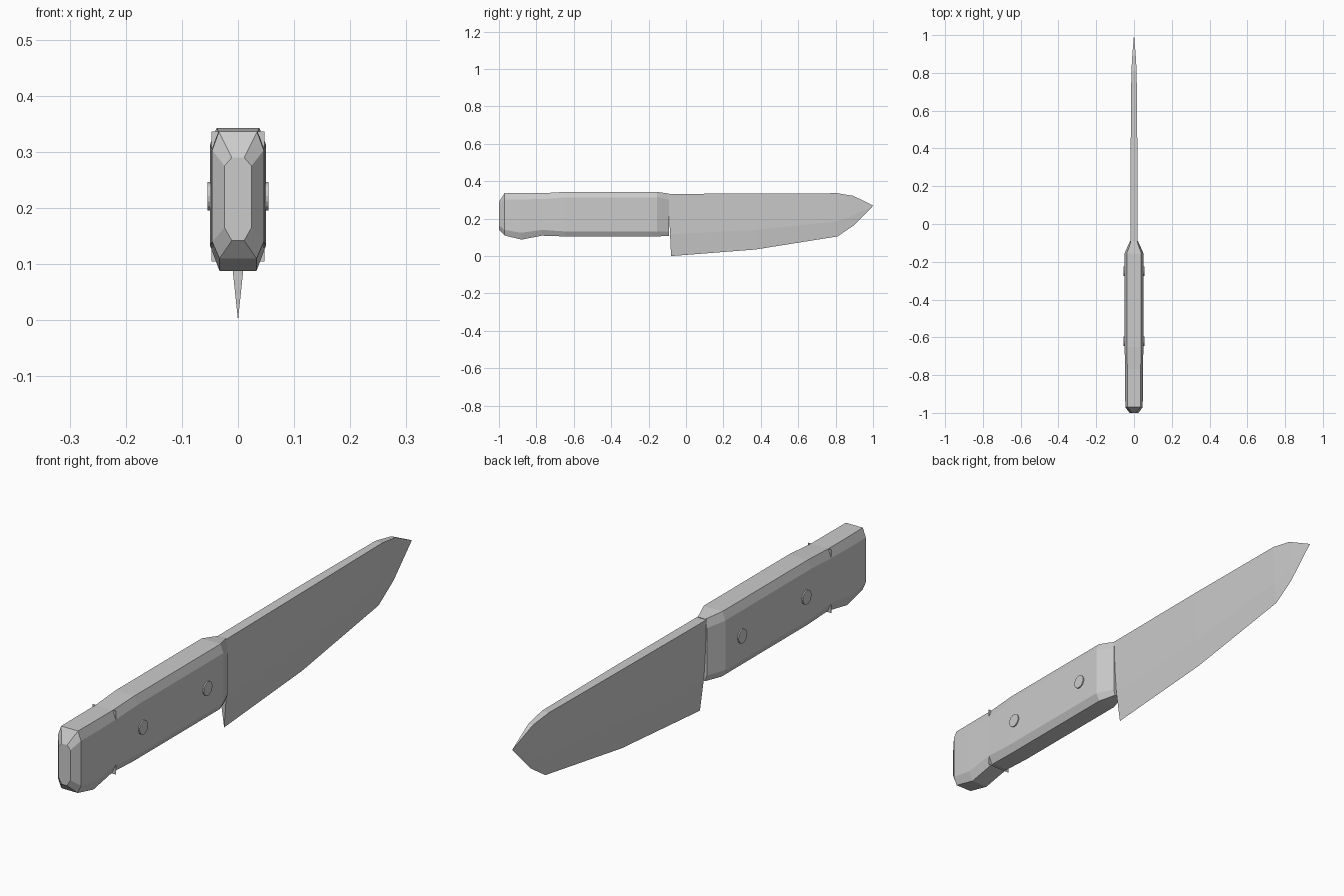
import bpy, bmesh
from math import pi
from mathutils import Matrix

if "Cube" in bpy.data.objects:
    bpy.data.objects.remove(bpy.data.objects["Cube"])


def make_object(name, bm):
    bmesh.ops.recalc_face_normals(bm, faces=bm.faces)
    mesh = bpy.data.meshes.new(name)
    bm.to_mesh(mesh)
    bm.free()
    obj = bpy.data.objects.new(name, mesh)
    bpy.context.collection.objects.link(obj)
    return obj


def loft(name, sections):
    """Bridge equal-length rings of points and cap both ends."""
    bm = bmesh.new()
    rings = [[bm.verts.new(p) for p in s] for s in sections]
    n = len(rings[0])
    for a, b in zip(rings, rings[1:]):
        for i in range(n):
            j = (i + 1) % n
            bm.faces.new((a[i], a[j], b[j], b[i]))
    bm.faces.new(rings[0])
    bm.faces.new(rings[-1])
    bmesh.ops.remove_doubles(bm, verts=bm.verts, dist=0.0001)
    return make_object(name, bm)


def octagon(y, w, top, bot, z0, z1, z2, z3):
    """Chamfered section: side, top and bottom half widths, four heights."""
    return [(bot, y, z0), (w, y, z1), (w, y, z2), (top, y, z3),
            (-top, y, z3), (-w, y, z2), (-w, y, z1), (-bot, y, z0)]


# Handle with a small pommel swell
front_end = (-0.155, 0.050, 0.038, 0.035, 0.105, 0.132, 0.313, 0.343)
loft("handle", [octagon(*s) for s in (
    (-1.00, 0.024, 0.011, 0.011, 0.142, 0.165, 0.275, 0.290),
    (-0.97, 0.046, 0.034, 0.033, 0.110, 0.140, 0.303, 0.336),
    (-0.88, 0.047, 0.035, 0.033, 0.088, 0.125, 0.303, 0.336),
    (-0.77, 0.047, 0.035, 0.033, 0.109, 0.140, 0.305, 0.336),
    (-0.65, 0.050, 0.038, 0.035, 0.105, 0.132, 0.313, 0.343),
    front_end)])

# Bolster narrowing to the blade
loft("bolster", [octagon(*front_end),
                 octagon(-0.09, 0.021, 0.015, 0.015, 0.108, 0.130, 0.302, 0.334)])

# Thin plate across the handle
bm = bmesh.new()
bmesh.ops.create_cube(bm, size=1, matrix=Matrix.Translation((0, -0.77, 0.2205))
                      @ Matrix.Diagonal((0.094, 0.002, 0.231, 1)))
make_object("handle_spacer", bm)

# Blade: y of edge and spine, heights, spine half width
blade = []
for y_edge, y_top, z_edge, z_top, w in (
        (-0.080, -0.095, 0.000, 0.332, 0.019),
        (0.37, 0.37, 0.035, 0.335, 0.018),
        (0.81, 0.81, 0.105, 0.336, 0.014),
        (0.895, 0.895, 0.162, 0.322, 0.009),
        (1.0, 1.0, 0.268, 0.270, 0.0003)):
    z_mid = z_edge + (z_top - z_edge) * 0.35
    y_mid = y_edge + (y_top - y_edge) * 0.35
    m = w * 0.65
    blade.append([(0, y_edge, z_edge), (m, y_mid, z_mid), (w, y_top, z_top),
                  (-w, y_top, z_top), (-m, y_mid, z_mid)])
loft("blade", blade)

# Rivets through the handle
for i, y in enumerate((-0.25, -0.62)):
    bm = bmesh.new()
    bmesh.ops.create_cone(bm, cap_ends=True, segments=16, radius1=0.025,
                          radius2=0.025, depth=0.109,
                          matrix=Matrix.Translation((0, y, 0.221))
                          @ Matrix.Rotation(pi / 2, 4, 'Y'))
    make_object(f"rivet_{i + 1}", bm)
